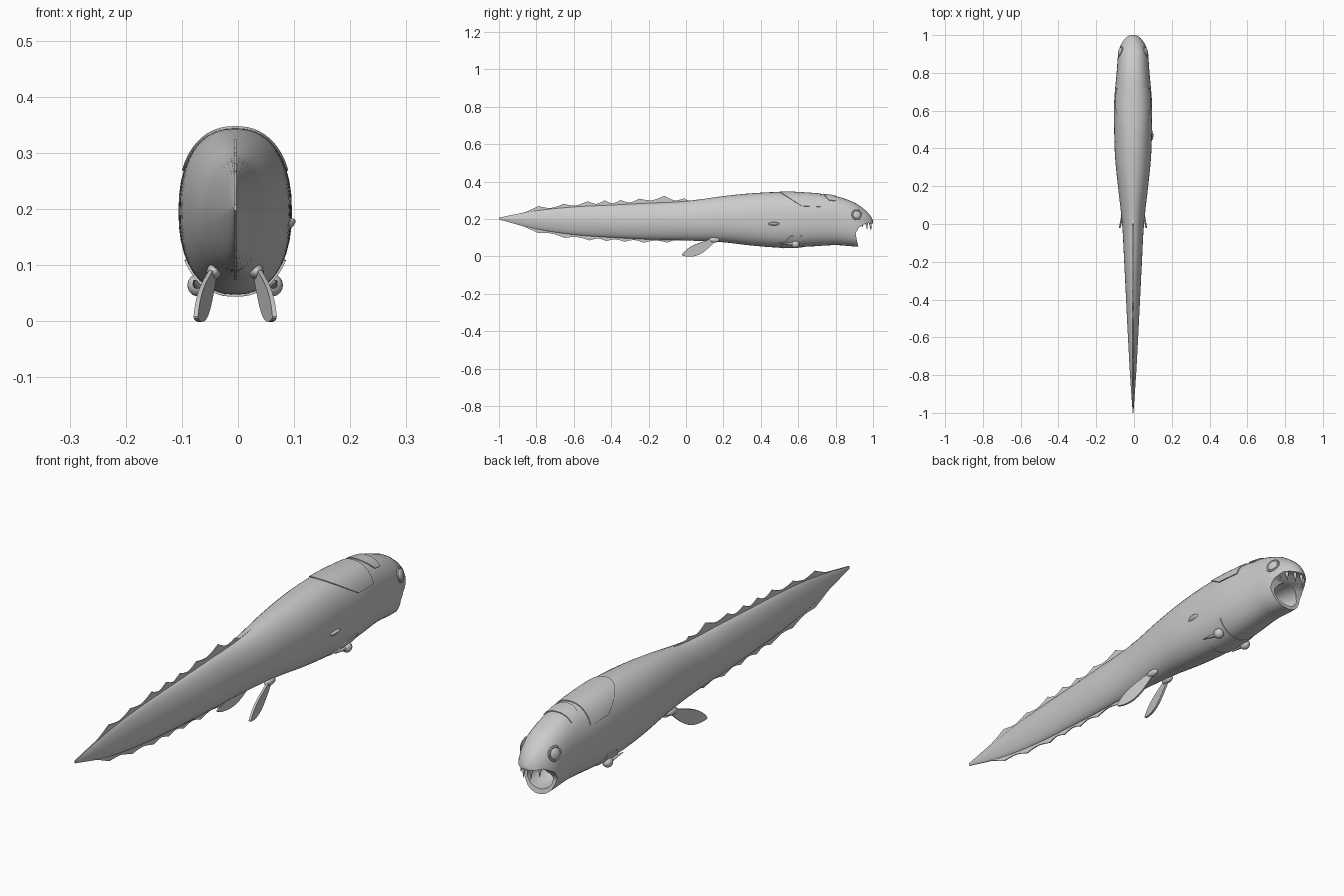
import bpy, bmesh, math
from mathutils import Vector, Matrix

if bpy.data.objects.get("Cube"):
    bpy.data.objects.remove(bpy.data.objects["Cube"])

CX = -0.005  # body midline
grey = bpy.data.materials.new("plain grey")
grey.use_nodes = True
grey.diffuse_color = (0.6, 0.6, 0.6, 1)
grey.node_tree.nodes["Principled BSDF"].inputs["Base Color"].default_value = (0.6, 0.6, 0.6, 1)

# Body stations: y, half width, bottom, top, squareness
STATIONS = [
    (-1.0, 0.002, 0.198, 0.206, 1.5), (-0.8, 0.016, 0.145, 0.245, 1.5),
    (-0.6, 0.027, 0.115, 0.265, 1.6), (-0.4, 0.037, 0.1, 0.275, 1.7),
    (-0.2, 0.047, 0.09, 0.285, 1.8), (0.0, 0.058, 0.085, 0.295, 1.9),
    (0.2, 0.08, 0.075, 0.322, 2.1), (0.35, 0.095, 0.058, 0.337, 2.2),
    (0.5, 0.1, 0.047, 0.344, 2.3), (0.65, 0.1, 0.052, 0.338, 2.3),
    (0.8, 0.087, 0.06, 0.322, 2.3), (0.9, 0.079, 0.053, 0.288, 2.3),
    (0.94, 0.069, 0.052, 0.262, 2.2), (0.97, 0.054, 0.065, 0.236, 2.1),
    (0.99, 0.036, 0.1, 0.212, 2.0), (1.0, 0.014, 0.145, 0.19, 2.0)]


def station(y):
    """Smoothly interpolate the body stations."""
    n = len(STATIONS)
    i = max(k for k in range(n - 1) if STATIONS[k][0] <= y)
    a, b = STATIONS[i], STATIONS[i + 1]
    p, q = STATIONS[max(i - 1, 0)], STATIONS[min(i + 2, n - 1)]
    h = b[0] - a[0]
    t = (y - a[0]) / h
    out = []
    for k in range(1, len(a)):
        m0 = (b[k] - p[k]) / (b[0] - p[0]) * h
        m1 = (q[k] - a[k]) / (q[0] - a[0]) * h
        out.append(a[k] + t * m0 + t * t * (3 * (b[k] - a[k]) - 2 * m0 - m1)
                   + t ** 3 * (2 * (a[k] - b[k]) + m0 + m1))
    return out


def skin(y, ang, lift=0.0):
    """Point on the body; angle runs from the top round toward +x."""
    w, lo, hi, e = station(y)
    s, c = math.sin(ang), math.cos(ang)
    x = math.copysign(abs(s) ** (2 / e), s) * (w + lift)
    z = math.copysign(abs(c) ** (2 / e), c) * ((hi - lo) / 2 + lift)
    return Vector((CX + x, y, (lo + hi) / 2 + z))


def finish(ob, angle=40):
    ob.data.materials.clear()
    ob.data.materials.append(grey)
    bpy.ops.object.select_all(action='DESELECT')
    ob.select_set(True)
    bpy.context.view_layer.objects.active = ob
    for m in list(ob.modifiers):
        bpy.ops.object.modifier_apply(modifier=m.name)
    bpy.ops.object.shade_smooth_by_angle(angle=math.radians(angle))
    return ob


def mesh_object(name, verts, faces):
    me = bpy.data.meshes.new(name)
    me.from_pydata(verts, [], faces)
    bm = bmesh.new()
    bm.from_mesh(me)
    bmesh.ops.recalc_face_normals(bm, faces=bm.faces)
    bm.to_mesh(me)
    bm.free()
    ob = bpy.data.objects.new(name, me)
    bpy.context.collection.objects.link(ob)
    return ob


def grid(name, rows, thick=0, closed=False):
    """Skin rows of points; closed makes a capped tube, thick a solid sheet."""
    n = len(rows[0])
    faces = [(r * n + i, r * n + (i + 1) % n, (r + 1) * n + (i + 1) % n, (r + 1) * n + i)
             for r in range(len(rows) - 1) for i in range(n if closed else n - 1)]
    if closed:
        faces += [tuple(range(n)), tuple(range((len(rows) - 1) * n, len(rows) * n))]
    ob = mesh_object(name, [p for row in rows for p in row], faces)
    if thick:
        mod = ob.modifiers.new("thickness", 'SOLIDIFY')
        mod.thickness, mod.offset = thick, 0
    return ob


def ball(name, loc, size, rot=(0, 0, 0)):
    bpy.ops.mesh.primitive_uv_sphere_add(segments=24, ring_count=14, location=loc, rotation=rot)
    ob = bpy.context.object
    ob.name, ob.scale = name, size
    return ob


def cone(name, base, tip, radius):
    d = Vector(tip) - Vector(base)
    bpy.ops.mesh.primitive_cone_add(vertices=12, radius1=radius, radius2=radius * 0.1, depth=d.length,
                                    location=(Vector(base) + Vector(tip)) / 2,
                                    rotation=d.to_track_quat('Z', 'Y').to_euler())
    bpy.context.object.name = name
    return finish(bpy.context.object)


# Body with open mouth
ys = [-1 + 1.8 * i / 60 for i in range(61)] + [0.8 + 0.2 * math.sin(math.pi * i / 40) for i in range(1, 21)]
body = grid("body", [[skin(min(y, 1), math.tau * k / 40) for k in range(40)] for y in ys], closed=True)
gape = [(1.05, 0.172), (0.965, 0.178), (0.925, 0.155), (0.907, 0.125), (0.912, 0.09), (0.928, 0.03), (1.05, 0.03)]
notch = grid("mouth_notch_cutter", [[(x, y, z) for y, z in gape] for x in (-0.2, 0.2)], closed=True)
throat = ball("throat_cutter", (CX, 0.9, 0.115), (0.056, 0.12, 0.046))
for cutter in (notch, throat):
    cutter.hide_render = True
    mod = body.modifiers.new("mouth", 'BOOLEAN')
    mod.operation, mod.object, mod.solver = 'DIFFERENCE', cutter, 'EXACT'
finish(body)
for cutter in (notch, throat):
    bpy.data.objects.remove(cutter)


# Armour plates following the skin
def plate(name, mid, half, back, front, sweep):
    rows = []
    for i in range(13):
        u = i / 12
        rows.append([skin(back + (front - back) * u + sweep * (1 - u) * (k / 12) ** 2,
                          mid + half * k / 12, 0.001) for k in range(-12, 13)])
    return finish(grid(name, rows, thick=0.005))


plate("back_plate", 0, 1.1, 0.5, 0.72, 0.12)
plate("neck_plate", 0, 0.7, 0.735, 0.8, 0.03)
plate("belly_plate", math.pi, 1.0, 0.5, 0.62, 0.06)


# Scalloped tail fins, above and below
def scallops(name, tips, lift, side):
    rows = []
    for (a, la), (b, lb) in zip(tips, tips[1:]):
        for i in range(9):
            t = i / 8
            y = a + (b - a) * t
            reach = la + (lb - la) * t - lift * (1 - abs(2 * t - 1) ** 1.5)
            edge = skin(y, 0 if side > 0 else math.pi)
            mid = Vector((CX, y, (station(y)[1] + station(y)[2]) / 2))
            if i or not rows:
                rows.append([mid, edge + Vector((0, 0, side * max(reach, 0.001)))])
    return finish(grid(name, rows, thick=0.004))


scallops("dorsal_fin", [(0.08, 0.0), (-0.01, 0.016), (-0.115, 0.036), (-0.25, 0.026), (-0.35, 0.024),
                        (-0.435, 0.026), (-0.525, 0.026), (-0.655, 0.02), (-0.79, 0.022), (-1.0, 0.0)], 0.017, 1)
scallops("ventral_fin", [(0.02, 0.0), (-0.1, 0.014), (-0.225, 0.018), (-0.33, 0.018), (-0.425, 0.02),
                         (-0.515, 0.022), (-0.65, 0.022), (-0.79, 0.018), (-1.0, 0.0)], 0.012, -1)

# Paired parts
for side, label in ((1, "left"), (-1, "right")):
    # Eye in a raised rim
    spot = skin(0.915, 0)
    eye = Vector((CX + side * 0.067, 0.913, 0.222))
    turn = Vector((side, 0.3, 0.25)).to_track_quat('Z', 'Y').to_euler()
    finish(ball(label + "_eye", eye, (0.023, 0.023, 0.011), turn))
    bpy.ops.mesh.primitive_torus_add(location=eye, rotation=turn, major_radius=0.025, minor_radius=0.005,
                                     major_segments=28, minor_segments=8)
    bpy.context.object.name = label + "_eye_rim"
    finish(bpy.context.object)

    # Arm joint knob and spine
    knob = Vector((CX + side * 0.066, 0.585, 0.064))
    finish(ball(label + "_arm_knob", knob, (0.019, 0.021, 0.02)))
    cone(label + "_arm_spine", knob, knob + Vector((side * 0.008, -0.085, 0.008)), 0.01)

    # Paddle shaped pelvic fin
    root, tip = Vector((CX + side * 0.038, 0.15, 0.088)), Vector((CX + side * 0.07, -0.02, 0.006))
    chord = Vector((side * 0.12, -0.45, 0.9)).normalized()
    rows = []
    for i in range(17):
        t = i / 16
        wide = 0.009 * (1 - t) + 0.023 * math.sin(math.pi * t ** 1.3) ** 0.8 + 0.002
        c = root.lerp(tip, t) - Vector((0, 0, 0.008 * math.sin(math.pi * t)))
        rows.append([c + chord * wide * k / 3 for k in range(-3, 4)])
    finish(grid(label + "_pelvic_fin", rows, thick=0.008))
    finish(ball(label + "_pelvic_fin_root", root, (0.013, 0.03, 0.014)))

    # Upper fangs, side teeth and lower tooth
    for y, x, drop, r in ((0.985, 0.016, 0.042, 0.008), (0.965, 0.04, 0.034, 0.008), (0.94, 0.055, 0.022, 0.007)):
        cone(label + "_upper_tooth", (CX + side * x, y, 0.182), (CX + side * x, y + 0.004, 0.178 - drop), r)

# Gill flap on the left flank only
finish(ball("gill_flap", (0.087, 0.47, 0.172), (0.017, 0.034, 0.009), (0, -0.5, 0)))
